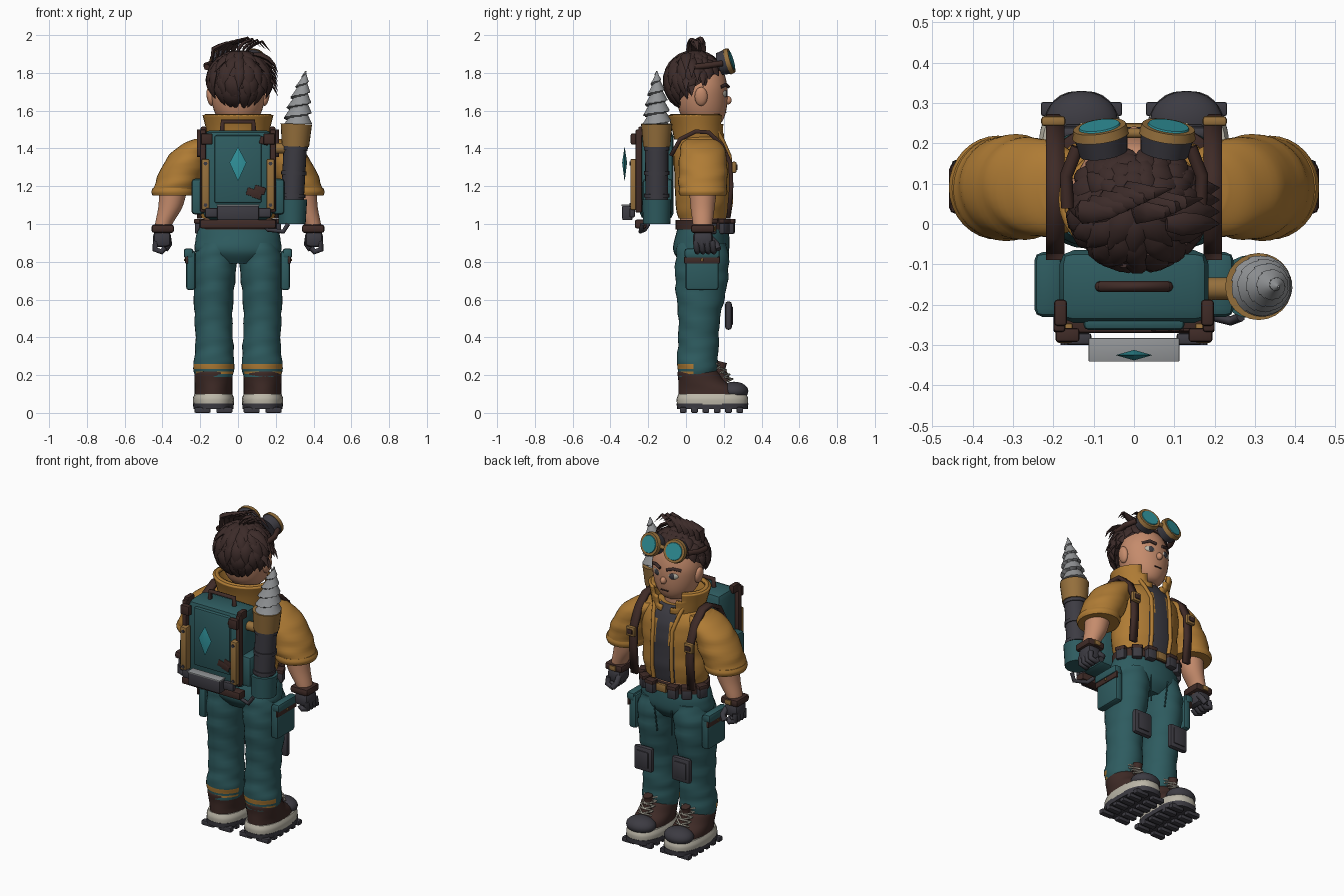
import bpy, bmesh, math, random
from math import sin, cos, pi
from mathutils import Vector, Euler, Matrix

random.seed(4)
if "Cube" in bpy.data.objects:
    bpy.data.objects.remove(bpy.data.objects["Cube"])

COLOURS = {"teal cloth": (.027, .105, .115), "ochre cloth": (.43, .2, .035), "skin": (.56, .26, .15),
           "dark hair": (.045, .024, .022), "charcoal": (.046, .044, .055), "brown leather": (.05, .024, .02),
           "grey steel": (.29, .3, .31), "off white": (.5, .47, .39), "cyan glass": (.03, .29, .33),
           "old brass": (.3, .16, .045)}
MATS = {}
for name, rgb in COLOURS.items():
    m = bpy.data.materials.new(name)
    m.use_nodes = True
    m.diffuse_color = (*rgb, 1)
    m.node_tree.nodes["Principled BSDF"].inputs["Base Color"].default_value = (*rgb, 1)
    MATS[name.split()[-1] if name != "off white" else "white"] = m
TEAL, OCHRE, BRASS, CYAN = MATS["cloth"], None, MATS["brass"], MATS["glass"]
TEAL, OCHRE = bpy.data.materials["teal cloth"], bpy.data.materials["ochre cloth"]
SKIN, HAIR, COAL, BROWN = MATS["skin"], MATS["hair"], MATS["charcoal"], MATS["leather"]
STEEL, WHITE = MATS["steel"], MATS["white"]


def make(name, bm, *mats, angle=40):
    bmesh.ops.recalc_face_normals(bm, faces=bm.faces)
    me = bpy.data.meshes.new(name)
    bm.to_mesh(me)
    bm.free()
    for m in mats:
        me.materials.append(m)
    me.shade_smooth()
    me.set_sharp_from_angle(angle=math.radians(angle))
    ob = bpy.data.objects.new(name, me)
    bpy.context.scene.collection.objects.link(ob)
    return ob


def box(name, c, size, mat, bevel=.008, rot=(0, 0, 0)):
    bm = bmesh.new()
    bmesh.ops.create_cube(bm, size=1)
    bmesh.ops.scale(bm, vec=size, verts=bm.verts)
    bmesh.ops.bevel(bm, geom=bm.edges[:], offset=min(bevel, min(size) * .4), segments=2, profile=.5, affect='EDGES')
    bmesh.ops.transform(bm, matrix=Matrix.Translation(c) @ Euler(rot).to_matrix().to_4x4(), verts=bm.verts)
    return make(name, bm, mat, angle=35)


def ball(name, c, r, mat, rot=(0, 0, 0)):
    bm = bmesh.new()
    bmesh.ops.create_uvsphere(bm, u_segments=24, v_segments=16, radius=1)
    bmesh.ops.scale(bm, vec=r, verts=bm.verts)
    bmesh.ops.transform(bm, matrix=Matrix.Translation(c) @ Euler(rot).to_matrix().to_4x4(), verts=bm.verts)
    return make(name, bm, mat)


def rod(name, a, b, r0, r1, mat, sides=24):
    a, b = Vector(a), Vector(b)
    bm = bmesh.new()
    bmesh.ops.create_cone(bm, cap_ends=True, segments=sides, radius1=r0, radius2=r1, depth=(b - a).length)
    turn = (b - a).to_track_quat('Z', 'Y').to_matrix().to_4x4()
    bmesh.ops.transform(bm, matrix=Matrix.Translation((a + b) / 2) @ turn, verts=bm.verts)
    return make(name, bm, mat)


def tube(name, pts, r, mat):
    cu = bpy.data.curves.new(name, 'CURVE')
    cu.dimensions, cu.bevel_depth, cu.bevel_resolution, cu.use_fill_caps = '3D', r, 2, True
    sp = cu.splines.new('POLY')
    sp.points.add(len(pts) - 1)
    for p, q in zip(sp.points, pts):
        p.co = (*q, 1)
    cu.materials.append(mat)
    ob = bpy.data.objects.new(name, cu)
    bpy.context.scene.collection.objects.link(ob)
    return ob


def loft(name, rings, *mats, sides=32, steps=6, mod=None, rule=None, power=1, caps=True, thick=0):
    """Smooth skin through horizontal rings (x, y, z, rx, ry); rule picks a face's colour or None to drop it."""
    rows, last = [], len(rings) - 1
    for i in range(last):
        p = [rings[max(0, min(last, i + k))] for k in (-1, 0, 1, 2)]
        for s in range(steps + (i == last - 1)):
            t = s / steps
            rows.append([b + t * (c - a) / 2 + t * t * (a - 2.5 * b + 2 * c - d / 2)
                         + t ** 3 * (1.5 * (b - c) + (d - a) / 2) for a, b, c, d in zip(*p)])
    bm = bmesh.new()
    bands = []
    for x, y, z, rx, ry in rows:
        band = []
        for k in range(sides):
            a = 2 * pi * k / sides
            f = mod(a, z) if mod else 1
            u, v = (math.copysign(abs(w) ** power, w) for w in (cos(a), sin(a)))
            band.append(bm.verts.new((x + rx * f * u, y + ry * f * v, z)))
        bands.append(band)
    for lo, hi in zip(bands, bands[1:]):
        for k in range(sides):
            j = (k + 1) % sides
            face = bm.faces.new((lo[k], lo[j], hi[j], hi[k]))
            pick = rule(face.calc_center_median()) if rule else 0
            if pick is None:
                bm.faces.remove(face)
            else:
                face.material_index = pick
    if caps:
        bm.faces.new(bands[0])
        bm.faces.new(bands[-1])
    ob = make(name, bm, *mats)
    if thick:
        ob.modifiers.new("thickness", 'SOLIDIFY').thickness = thick
    return ob


def ribbon(name, x, path, width, mat):
    bm = bmesh.new()
    pairs = [[bm.verts.new((x + d * width / 2, y, z)) for d in (-1, 1)] for y, z in path]
    for (a, b), (c, d) in zip(pairs, pairs[1:]):
        bm.faces.new((a, b, d, c))
    mod = make(name, bm, mat, angle=60).modifiers.new("thickness", 'SOLIDIFY')
    mod.thickness, mod.offset = .022, 0


def folds(amount, pitch):
    return lambda a, z: 1 + amount * sin(z * pitch + 1.5 * sin(a) + cos(2 * a)) + amount * .5 * sin(z * pitch * 1.7 - 2 * a)


# Trousers, jacket, collar and neck
loft("hips", [(0, .08, .79, .14, .1), (0, .08, .85, .225, .145), (0, .085, .92, .225, .145),
              (0, .09, 1, .195, .13)], TEAL, mod=folds(.008, 40))
loft("jacket", [(0, .09, 1.03, .195, .13), (0, .09, 1.1, .21, .145), (0, .09, 1.22, .21, .15),
                (0, .085, 1.35, .225, .15), (0, .08, 1.43, .2, .13), (0, .075, 1.49, .11, .1)],
     OCHRE, COAL, mod=folds(.008, 45), rule=lambda c: 1 if c.y > .1 and abs(c.x) < .062 else 0)
loft("midriff", [(0, .09, .98, .18, .12), (0, .09, 1.06, .185, .125)], SKIN)
loft("belt", [(0, .09, .97, .205, .145), (0, .09, 1.02, .205, .145)], BROWN, steps=1)
rod("neck", (0, .07, 1.42), (0, .08, 1.6), .08, .075, SKIN)
loft("collar", [(0, .07, 1.45, .14, .115), (0, .065, 1.52, .155, .125), (0, .06, 1.58, .17, .14)], OCHRE,
     caps=False, thick=.018, rule=lambda c: None if c.y > .1 and abs(c.x) < .02 + .6 * (c.z - 1.44) else 0)
loft("collar_fold", [(0, .06, 1.565, .174, .143), (0, .06, 1.583, .174, .143)], OCHRE, caps=False, thick=.022,
     steps=1, rule=lambda c: None if c.y > .1 and abs(c.x) < .09 else 0)
box("belt_buckle", (0, .24, .995), (.07, .02, .05), BRASS)

for s, side in ((1, "left"), (-1, "right")):
    # Legs and pockets
    loft(side + "_trouser_leg", [(s * .128, .06, .19, .1, .1), (s * .128, .06, .26, .108, .108),
         (s * .125, .065, .36, .1, .108), (s * .13, .07, .5, .1, .11), (s * .128, .08, .66, .108, .135),
         (s * .122, .085, .8, .116, .142), (s * .11, .085, .9, .1, .13)], TEAL, OCHRE, mod=folds(.022, 55),
         rule=lambda c: 1 if c.y < .03 and (.205 < c.z < .225 or .235 < c.z < .265) else 0)
    box(side + "_thigh_pocket", (s * .25, .085, .755), (.05, .175, .21), TEAL, .015)
    box(side + "_pocket_flap", (s * .262, .085, .845), (.05, .185, .05), TEAL, .012)
    box(side + "_pocket_strap", (s * .272, .085, .81), (.016, .19, .04), BROWN)
    box(side + "_pocket_stud", (s * .281, .085, .81), (.008, .014, .014), BRASS)
    box(side + "_knee_pad", (s * .13, .225, .515), (.125, .035, .15), COAL, .025)
    box(side + "_knee_pad_ridge", (s * .13, .242, .515), (.08, .012, .1), COAL)
    tube(side + "_trouser_seam", [(s * .06, .225, .86), (s * .05, .21, .7)], .004, TEAL)

    # Boots
    x = s * .13
    loft(side + "_outsole", [(x, .14, .02, .106, .187), (x, .14, .05, .108, .19)], COAL, power=.75, steps=1)
    loft(side + "_midsole", [(x, .14, .045, .108, .188), (x, .14, .075, .109, .189), (x, .14, .1, .1, .18)],
         WHITE, power=.8)
    for i in range(6):
        for d in (-1, 1):
            box(side + "_tread", (x + d * .058, -.015 + i * .06, .015), (.085, .035, .03), COAL, .006)
    loft(side + "_boot_upper", [(x, .13, .09, .1, .17), (x, .12, .125, .1, .16), (x, .085, .165, .1, .125),
                                (x, .065, .21, .1, .11), (x, .062, .225, .09, .1)], BROWN)
    ball(side + "_toe_cap", (x, .255, .115), (.09, .075, .05), COAL)
    tube(side + "_boot_tongue", [(x, .215, .16), (x, .18, .23), (x, .19, .27)], .028, BROWN)
    for i in range(4):
        y, z = .235 - i * .017, .165 + i * .024
        for d in (-1, 1):
            tube(side + "_lace", [(x - d * .045, y - .02, z), (x, y + .012, z + .014), (x + d * .045, y - .025, z + .024)],
                 .005, WHITE)

    # Arms and gloves
    loft(side + "_sleeve", [(s * .17, .085, 1.45, .06, .08), (s * .2, .085, 1.42, .1, .11),
         (s * .26, .09, 1.35, .115, .125), (s * .305, .09, 1.25, .122, .13), (s * .335, .09, 1.18, .115, .125)],
         OCHRE, mod=folds(.02, 60))
    loft(side + "_sleeve_cuff", [(s * .337, .09, 1.15, .115, .122), (s * .337, .09, 1.17, .122, .129),
         (s * .333, .09, 1.19, .118, .125)], OCHRE, steps=3)
    loft(side + "_forearm", [(s * .34, .09, 1.2, .075, .075), (s * .358, .088, 1.09, .064, .064),
         (s * .393, .088, 1, .046, .052), (s * .4, .088, .95, .042, .045)], SKIN)
    box(side + "_glove_cuff", (s * .398, .088, .975), (.12, .125, .045), BROWN, .015)
    box(side + "_cuff_clasp", (s * .398, .152, .975), (.04, .012, .03), BRASS)
    box(side + "_glove_palm", (s * .402, .09, .92), (.095, .105, .085), COAL, .025)
    for i in range(4):
        y = .052 + i * .029
        tube(side + "_finger", [(s * .435, y, .91), (s * .44, y + .005, .865), (s * .405, y + .008, .853),
                                (s * .385, y + .005, .875)], .0155, COAL)
    tube(side + "_thumb", [(s * .37, .13, .925), (s * .365, .16, .895), (s * .385, .17, .865)], .017, COAL)

    # Harness, placket and belt pouches
    ribbon(side + "_shoulder_strap", s * .195, [(-.08, 1.36), (-.03, 1.45), (.05, 1.49), (.12, 1.485), (.19, 1.42),
           (.235, 1.32), (.24, 1.2), (.225, 1.03)], .045, BROWN)
    box(side + "_strap_buckle", (s * .2, .255, 1.3), (.06, .025, .06), BRASS)
    box(side + "_buckle_core", (s * .2, .267, 1.3), (.035, .012, .03), BROWN, .004)
    tube(side + "_jacket_edge", [(s * .065, .225, 1.04), (s * .068, .238, 1.12), (s * .066, .238, 1.25),
         (s * .066, .23, 1.36), (s * .085, .195, 1.44), (s * .1, .16, 1.5)], .012, OCHRE)
    for px, py, turn in ((.075, .235, -.1), (.145, .2, -.6), (.2, .13, -1.2)):
        box(side + "_belt_pouch", (s * px, py, .985), (.058, .045, .075), COAL, .01, (0, 0, s * turn))
        box(side + "_pouch_flap", (s * px, py, 1.015), (.063, .05, .025), BROWN, .006, (0, 0, s * turn))

    # Face
    ball(side + "_ear", (s * .146, .08, 1.675), (.02, .034, .05), SKIN, (0, s * .15, 0))
    ball(side + "_eye", (s * .055, .202, 1.69), (.031, .014, .021), WHITE, (0, 0, -s * .35))
    ball(side + "_iris", (s * .053, .212, 1.69), (.017, .007, .018), COAL, (0, 0, -s * .35))
    tube(side + "_eyebrow", [(s * .022, .224, 1.727), (s * .06, .212, 1.738), (s * .095, .183, 1.725)], .009, HAIR)

    # Goggles
    c, d = Vector((s * .08, .205, 1.855)), Vector((s * .15, 1, .3)).normalized()
    rod(side + "_goggle_cup", c - d * .03, c + d * .02, .06, .067, COAL)
    rod(side + "_goggle_rim", c + d * .015, c + d * .038, .071, .066, BRASS)
    rod(side + "_goggle_lens", c + d * .036, c + d * .042, .053, .05, CYAN)
    tube(side + "_goggle_strap", [(s * .14, .19, 1.85), (s * .168, .12, 1.84), (s * .165, .04, 1.83)], .016, BROWN)

    # Pack sides
    box(side + "_pack_pocket", (s * .212, -.15, 1.145), (.07, .16, .19), TEAL, .02)
    box(side + "_pack_rail", (s * .172, -.27, 1.21), (.042, .05, .27), BRASS)
    box(side + "_pack_post", (s * .185, -.25, 1.28), (.03, .035, .44), BROWN)
    box(side + "_pack_corner", (s * .165, -.275, 1.45), (.06, .035, .06), BROWN)
    box(side + "_pack_clamp", (s * .182, -.22, 1.49), (.032, .065, .05), BROWN)
    box(side + "_lower_bracket", (s * .14, -.285, 1.06), (.07, .03, .05), COAL)
    for z in (1.1, 1.32):
        rod(side + "_rail_bolt", (s * .172, -.293, z), (s * .172, -.3, z), .01, .01, COAL, 8)

# Head
loft("head", [(0, .1, 1.512, .03, .03), (0, .1, 1.53, .075, .08), (0, .09, 1.58, .118, .118),
              (0, .085, 1.66, .142, .135), (0, .085, 1.74, .143, .132), (0, .08, 1.82, .11, .11),
              (0, .08, 1.86, .05, .05)], SKIN)
ball("nose", (0, .222, 1.655), (.018, .02, .022), SKIN)
box("mouth", (0, .211, 1.59), (.05, .008, .007), BROWN, .002)
rod("goggle_bridge", (-.02, .225, 1.862), (.02, .225, 1.862), .012, .012, BRASS)

# Hair: a cap with rows of overlapping locks and a swept crest
CENTRE, RAD = Vector((.008, .045, 1.755)), Vector((.16, .15, .148))


def reach(a):
    f = sin(a)
    return 1.72 - .62 * f if f > 0 else 1.72 - .8 * f


def on_cap(a, p, lift=1):
    return CENTRE + Vector((RAD.x * sin(p) * cos(a), RAD.y * sin(p) * sin(a), RAD.z * cos(p))) * lift


def lock(bm, pts, width, depth):
    rings = []
    for i, p in enumerate(pts):
        along = pts[min(i + 1, len(pts) - 1)] - pts[max(i - 1, 0)]
        out = (p - CENTRE).normalized()
        across = along.cross(out).normalized()
        k = (.6, 1, .85, .5, .03)[i]
        rings.append([bm.verts.new(p + across * width * k * cos(j * pi / 3) + out * depth * k * sin(j * pi / 3))
                      for j in range(6)])
    for lo, hi in zip(rings, rings[1:]):
        for j in range(6):
            bm.faces.new((lo[j], lo[j - 1], hi[j - 1], hi[j]))
    bm.faces.new(rings[0])
    bm.faces.new(rings[-1])


bm = bmesh.new()
grid = [[bm.verts.new(on_cap(2 * pi * k / 32, .04 + reach(2 * pi * k / 32) * r / 12)) for k in range(32)] for r in range(13)]
for lo, hi in zip(grid, grid[1:]):
    for k in range(32):
        bm.faces.new((lo[k], lo[k - 1], hi[k - 1], hi[k]))
for start, count in ((.02, 9), (.2, 14), (.38, 18), (.56, 20), (.72, 20)):
    for k in range(count):
        a = 2 * pi * (k + random.uniform(.2, .8)) / count
        drift = random.uniform(-.12, .2)
        pts = [on_cap(a + drift * t, reach(a) * (start + .36 * t), 1 + .1 * t) for t in (0, .25, .5, .75, 1)]
        lock(bm, pts, random.uniform(.03, .04), .016)
for i in range(8):
    x, y, h = -.14 + i * .026, .03 + .012 * (i % 5), 1.985 - .006 * abs(i - 4)
    lock(bm, [Vector(p) for p in ((x, y, 1.86), (x + .01, y, 1.925), (x + .04, y, h - .02), (x + .085, y, h),
                                  (x + .13, y + .01, h - .012 - .006 * i))], .03, .015)
for i in range(6):
    z, y = 1.9 - i * .025, .0 + .03 * (i % 4)
    lock(bm, [Vector(p) for p in ((.08, y, z), (.12, y, z - .005), (.16, y, z - .025), (.19, y, z - .055),
                                  (.212, y, z - .1))], .03, .014)
make("hair", bm, HAIR, angle=50)

# Pack body
box("pack_body", (0, -.155, 1.26), (.37, .18, .47), TEAL, .035)
box("pack_back_panel", (0, -.245, 1.29), (.25, .035, .36), TEAL, .012)
box("pack_base_rail", (0, -.24, 1.0), (.4, .06, .045), BROWN)
box("pack_bumper", (0, -.31, 1.06), (.22, .055, .08), COAL)
box("bumper_trim", (0, -.312, 1.1), (.225, .058, .008), STEEL, .002)
tube("pack_handle", [(-.085, -.155, 1.48), (-.08, -.155, 1.542), (.08, -.155, 1.542), (.085, -.155, 1.48)], .014, BROWN)
for x, z, w in ((.08, 1.165, .07), (.115, 1.18, .06), (.1, 1.155, .05), (.14, 1.44, .05)):
    box("leather_patch", (x, -.262, z), (w, .008, .04), BROWN, .003, (0, .3, 0))
loft("crystal", [(0, -.325, 1.23, .002, .001), (0, -.325, 1.325, .045, .013), (0, -.325, 1.405, .002, .001)],
     CYAN, sides=4, steps=1)

# Drill on the pack's side
rod("drill_cup", (.286, -.155, 1.0), (.288, -.155, 1.13), .072, .078, TEAL)
rod("drill_barrel", (.287, -.155, 1.1), (.305, -.155, 1.45), .06, .062, COAL)
for z in (1.14, 1.26, 1.39):
    x = .287 + (z - 1.1) * .051
    rod("barrel_ring", (x, -.155, z), (x + .001, -.155, z + .02), .067, .067, COAL)
rod("drill_collar", (.304, -.155, 1.41), (.309, -.155, 1.53), .072, .083, BRASS)
loft("drill_bit", [(.312, -.155, 1.53, .075, .075), (.325, -.155, 1.63, .06, .06), (.342, -.155, 1.73, .035, .035),
                   (.358, -.155, 1.81, .003, .003)], STEEL, steps=20,
     mod=lambda a, z: 1.08 - .36 * (((z - 1.53) * 18 - a / (2 * pi)) % 1))
rod("drill_mount", (.17, -.16, 1.4), (.27, -.16, 1.4), .028, .028, BRASS)
tube("drill_hook", [(.13, -.2, 1.0), (.16, -.22, .97), (.24, -.24, .96), (.265, -.23, 1.0)], .012, COAL)
